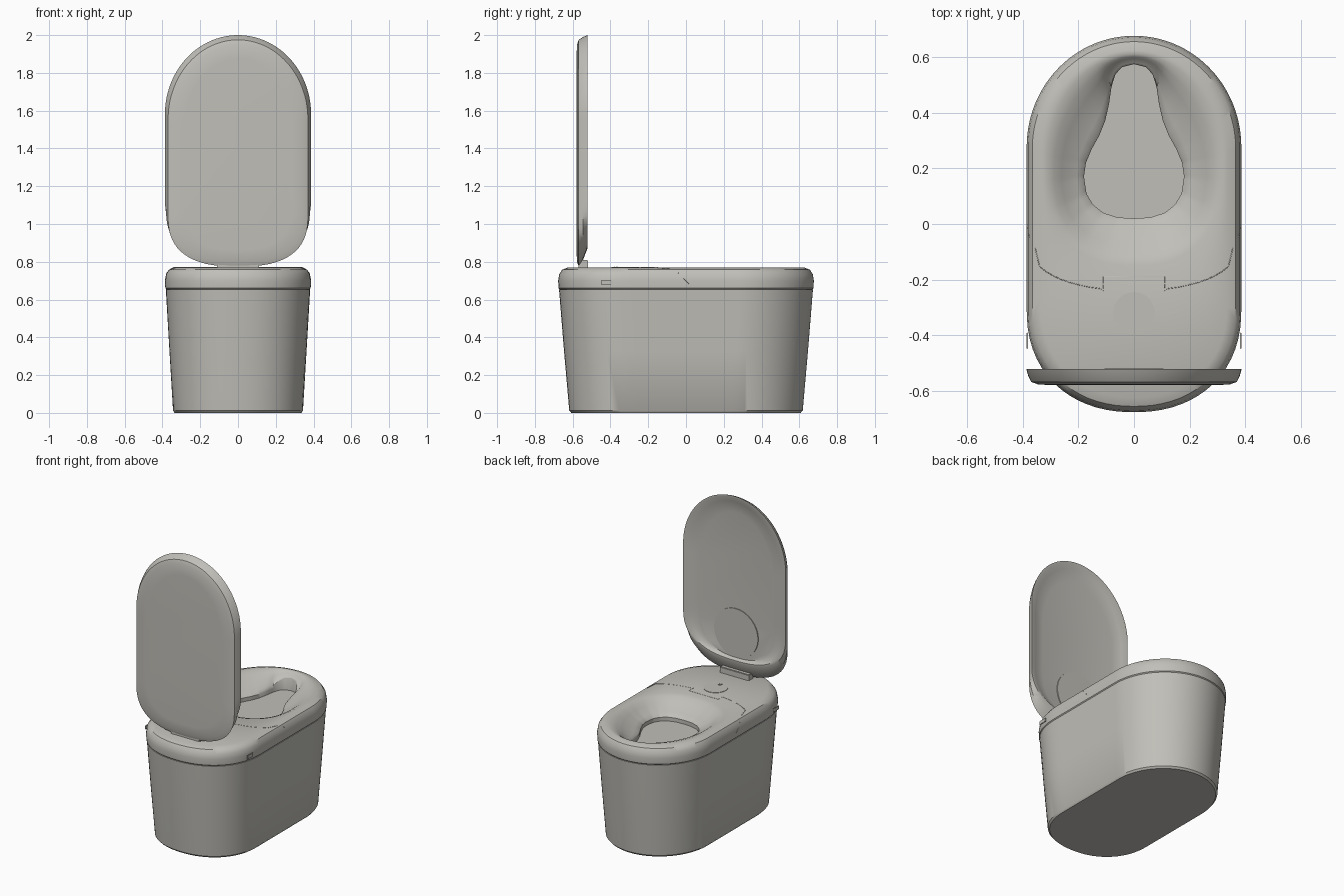
import bpy, bmesh, math
from mathutils import Vector

cube = bpy.data.objects.get("Cube")
if cube:
    bpy.data.objects.remove(cube, do_unlink=True)

STEPS = 160


def material(name, rgb):
    mat = bpy.data.materials.new(name)
    mat.use_nodes = True
    mat.diffuse_color = (*rgb, 1)
    mat.node_tree.nodes["Principled BSDF"].inputs["Base Color"].default_value = (*rgb, 1)
    return mat


GREY = material("warm_grey", (0.53, 0.52, 0.48))


def finish(name, bm, angle=35):
    bmesh.ops.recalc_face_normals(bm, faces=bm.faces)
    mesh = bpy.data.meshes.new(name)
    bm.to_mesh(mesh)
    bm.free()
    obj = bpy.data.objects.new(name, mesh)
    bpy.context.collection.objects.link(obj)
    mesh.materials.append(GREY)
    bpy.ops.object.select_all(action="DESELECT")
    obj.select_set(True)
    bpy.context.view_layer.objects.active = obj
    bpy.ops.object.shade_smooth_by_angle(angle=math.radians(angle))
    return obj


def loft(name, rings):
    """Bridge matching rings and cap both ends."""
    bm = bmesh.new()
    loops = [[bm.verts.new(p) for p in ring] for ring in rings]
    for a, b in zip(loops, loops[1:]):
        for i in range(STEPS):
            j = (i + 1) % STEPS
            bm.faces.new((a[i], a[j], b[j], b[i]))
    bm.faces.new(loops[0])
    bm.faces.new(loops[-1])
    return finish(name, bm)


def pill(w, lo, c_lo, c_hi, hi, e_lo=2.0):
    """Half width along a straight-sided shape with rounded ends."""
    def width(v):
        if v < c_lo:
            t, e = (c_lo - v) / (c_lo - lo), e_lo
        else:
            t, e = max(0, v - c_hi) / (hi - c_hi), 2.0
        return w * (1 - t ** e) ** (1 / e) if t < 1 else 0
    return width


def outline(width, centre):
    """Points of a symmetric outline at even angles about a centre."""
    pts = []
    for i in range(STEPS):
        a = math.tau * i / STEPS
        s, c = math.sin(a), math.cos(a)
        near, far = 0.0, 2.0
        for _ in range(40):
            r = (near + far) / 2
            if abs(r * s) < width(centre + r * c):
                near = r
            else:
                far = r
        pts.append(Vector((near * s, centre + near * c)))
    return pts


def level(pts, z):
    return [(p.x, p.y, z) for p in pts]


def body_ring(w, l, z):
    return level(outline(pill(w, -l, -0.46 * l, 0.41 * l, l, 2.2), 0.2), z)


# Tapered base
loft("base", [body_ring(*r) for r in (
    (0.335, 0.607, 0), (0.344, 0.618, 0.012), (0.363, 0.646, 0.33), (0.382, 0.672, 0.652))])

# Keyhole opening, as half widths along y
KEYHOLE = ((0.02, 0), (0.024, 0.06), (0.04, 0.11), (0.07, 0.148), (0.11, 0.171),
           (0.17, 0.18), (0.22, 0.173), (0.27, 0.152), (0.32, 0.124), (0.37, 0.104),
           (0.43, 0.09), (0.5, 0.08), (0.54, 0.066), (0.565, 0.042), (0.575, 0))


def keyhole(v):
    for (y0, w0), (y1, w1) in zip(KEYHOLE, KEYHOLE[1:]):
        if y0 <= v <= y1:
            return w0 + (w1 - w0) * (v - y0) / (y1 - y0)
    return 0


# Top with rounded rim, dished seat and opening
rings = [body_ring(*r) for r in (
    (0.376, 0.664, 0.65), (0.385, 0.674, 0.66), (0.386, 0.677, 0.7),
    (0.381, 0.671, 0.735), (0.366, 0.656, 0.758), (0.335, 0.625, 0.77))]
border = outline(pill(0.315, -0.15, 0.2, 0.22, 0.61, 2.4), 0.2)
hole = outline(keyhole, 0.2)
for t, drop in ((0, 0), (0.2, 0.012), (0.4, 0.033), (0.6, 0.055), (0.8, 0.07), (0.93, 0.08), (1, 0.092)):
    rings.append([(*b.lerp(h, t), 0.77 - drop * min(1, (b - h).length / 0.1))
                  for b, h in zip(border, hole)])
rings.append(level(hole, 0.62))
rings.append(level(hole, 0.56))
loft("seat_top", rings)


# Raised dished lid
def lid_ring(y, w, lo, hi):
    return [(p.x, y, p.y) for p in outline(pill(w, lo, lo + 0.27, hi - 0.42, hi, 2.6), 1.4)]


loft("lid", [lid_ring(*r) for r in (
    (-0.58, 0.29, 0.86, 1.88), (-0.577, 0.345, 0.8, 1.95), (-0.568, 0.37, 0.775, 1.975),
    (-0.545, 0.381, 0.81, 1.99), (-0.522, 0.387, 0.87, 2.0), (-0.522, 0.376, 0.88, 1.988),
    (-0.535, 0.345, 0.885, 1.955), (-0.545, 0.28, 0.89, 1.88))])


def disc(name, radius, depth, location, axis="Z"):
    bm = bmesh.new()
    bmesh.ops.create_cone(bm, cap_ends=True, segments=64, radius1=radius, radius2=radius, depth=depth)
    obj = finish(name, bm)
    obj.location = location
    if axis == "Y":
        obj.rotation_euler.x = math.pi / 2


def box(name, size, location, bevel=0.004):
    bm = bmesh.new()
    bmesh.ops.create_cube(bm, size=1)
    bmesh.ops.scale(bm, vec=size, verts=bm.verts)
    bmesh.ops.bevel(bm, geom=bm.edges[:], offset=bevel, segments=2, affect="EDGES")
    finish(name, bm).location = location


disc("lid_pad", 0.165, 0.008, (0, -0.543, 1.06), "Y")
disc("flush_button", 0.075, 0.006, (0, -0.32, 0.7695))
box("hinge", (0.22, 0.05, 0.05), (0, -0.545, 0.785))
for i in range(3):
    box("indicator_bar", (0.022, 0.003, 0.004), (0, -0.378 + i * 0.008, 0.773), 0.0005)
for side, word in ((1, "left"), (-1, "right")):
    box(word + "_side_button", (0.006, 0.06, 0.026), (side * 0.3845, -0.42, 0.69), 0.002)

# Fine seam between seat and cover, with a square tab
half = [(0.383, 0.04, 0.66), (0.386, 0, 0.7), (0.378, -0.04, 0.74), (0.355, -0.09, 0.763)]
for k in range(8):
    a = math.radians(28 + k * 6.3)
    half.append((0.385 * math.cos(a), -0.24 * math.sin(a) ** 0.6, 0.77))
half += [(0.11, -0.24, 0.77), (0.11, -0.19, 0.77)]
path = half + [(-x, y, z) for x, y, z in reversed(half)]
curve = bpy.data.curves.new("seat_seam", "CURVE")
curve.dimensions = "3D"
curve.bevel_depth = 0.0015
curve.bevel_resolution = 1
spline = curve.splines.new("POLY")
spline.points.add(len(path) - 1)
for point, co in zip(spline.points, path):
    point.co = (*co, 1)
curve.materials.append(GREY)
bpy.context.collection.objects.link(bpy.data.objects.new("seat_seam", curve))
